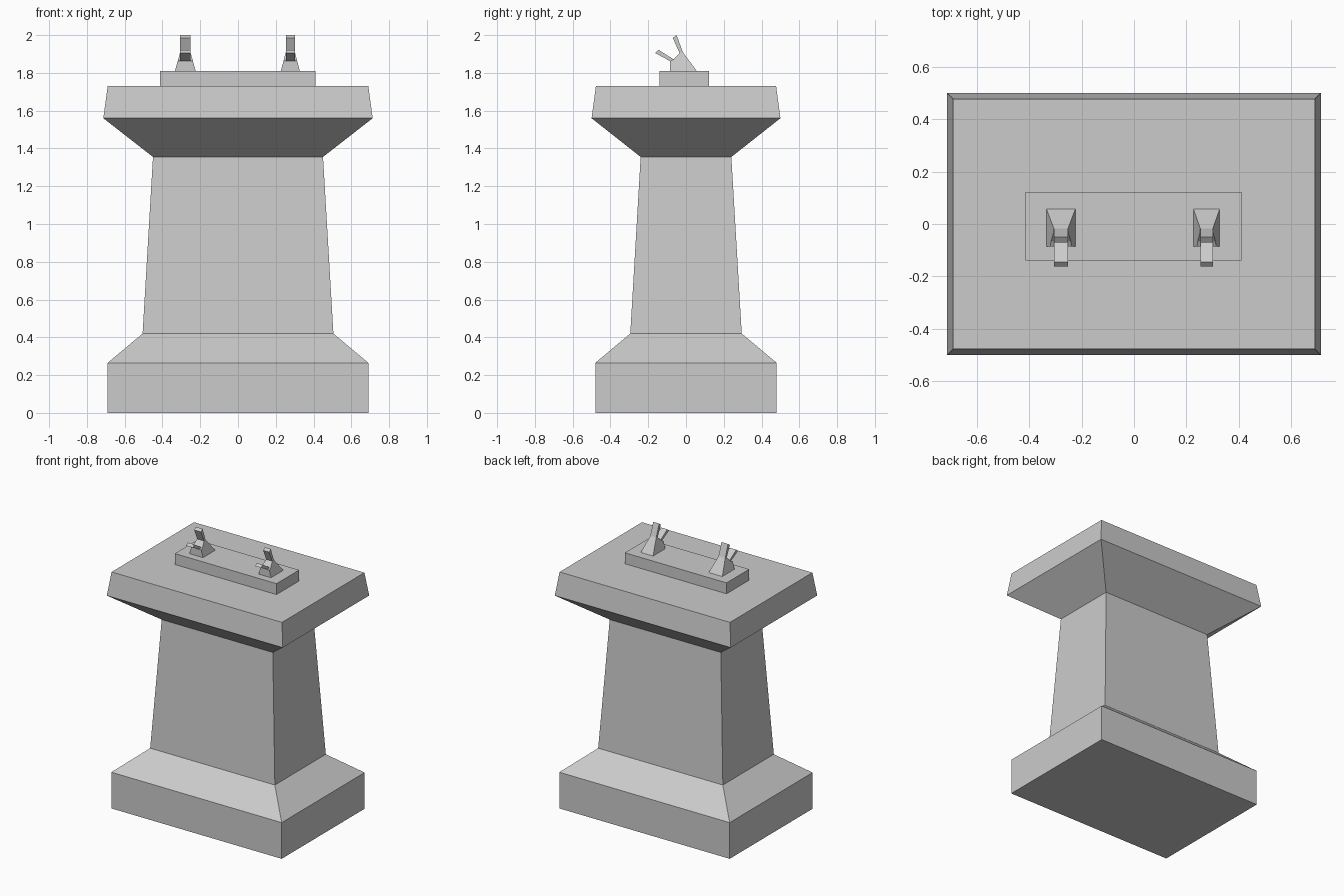
import bpy, bmesh

if "Cube" in bpy.data.objects:
    bpy.data.objects.remove(bpy.data.objects["Cube"])


def finish(name, bm):
    bmesh.ops.recalc_face_normals(bm, faces=bm.faces)
    mesh = bpy.data.meshes.new(name)
    bm.to_mesh(mesh)
    bm.free()
    obj = bpy.data.objects.new(name, mesh)
    bpy.context.collection.objects.link(obj)
    return obj


def loft(name, rings):
    """Skin a closed solid through a list of equal-length point loops."""
    bm = bmesh.new()
    loops = [[bm.verts.new(p) for p in ring] for ring in rings]
    n = len(loops[0])
    for a, b in zip(loops, loops[1:]):
        for i in range(n):
            j = (i + 1) % n
            bm.faces.new((a[i], a[j], b[j], b[i]))
    bm.faces.new(loops[0])
    bm.faces.new(loops[-1])
    return finish(name, bm)


def rect(hx, hy, z, cx=0, cy=0):
    return [(cx + sx * hx, cy + sy * hy, z)
            for sx, sy in ((-1, -1), (1, -1), (1, 1), (-1, 1))]


def side_profile(name, cx, outline, half_width):
    """Extrude a (y, z) outline across x, with width depending on height."""
    loft(name, [[(cx + s * half_width(z), y, z) for y, z in outline]
                for s in (-1, 1)])


# Pedestal: plinth, tapered shaft and flared top
loft("pedestal", [rect(*r) for r in (
    (0.69, 0.48, 0), (0.69, 0.48, 0.265), (0.505, 0.295, 0.42),
    (0.45, 0.24, 1.355), (0.713, 0.50, 1.56), (0.69, 0.477, 1.73))])

# Mounting plate on the top
loft("mounting_plate", [rect(0.412, 0.131, z, -0.002, -0.009)
                        for z in (1.73, 1.81)])

# Pair of brackets, each a tapered foot with two prongs
foot = [(-0.085, 1.81), (0.057, 1.81), (-0.017, 1.91), (-0.034, 1.905),
        (-0.066, 1.872), (-0.085, 1.862)]
upper_prong = [(-0.017, 1.91), (-0.05, 2.0), (-0.07, 1.985), (-0.034, 1.905)]
lower_prong = [(-0.066, 1.872), (-0.145, 1.922), (-0.163, 1.905), (-0.083, 1.862)]
for side, cx, base, tip in (("left", -0.279, 0.055, 0.027),
                            ("right", 0.277, 0.050, 0.024)):
    side_profile(side + "_bracket_foot", cx, foot,
                 lambda z: base + (tip - base) * (z - 1.81) / 0.1)
    side_profile(side + "_upper_prong", cx, upper_prong, lambda z: tip)
    side_profile(side + "_lower_prong", cx, lower_prong, lambda z: tip)
